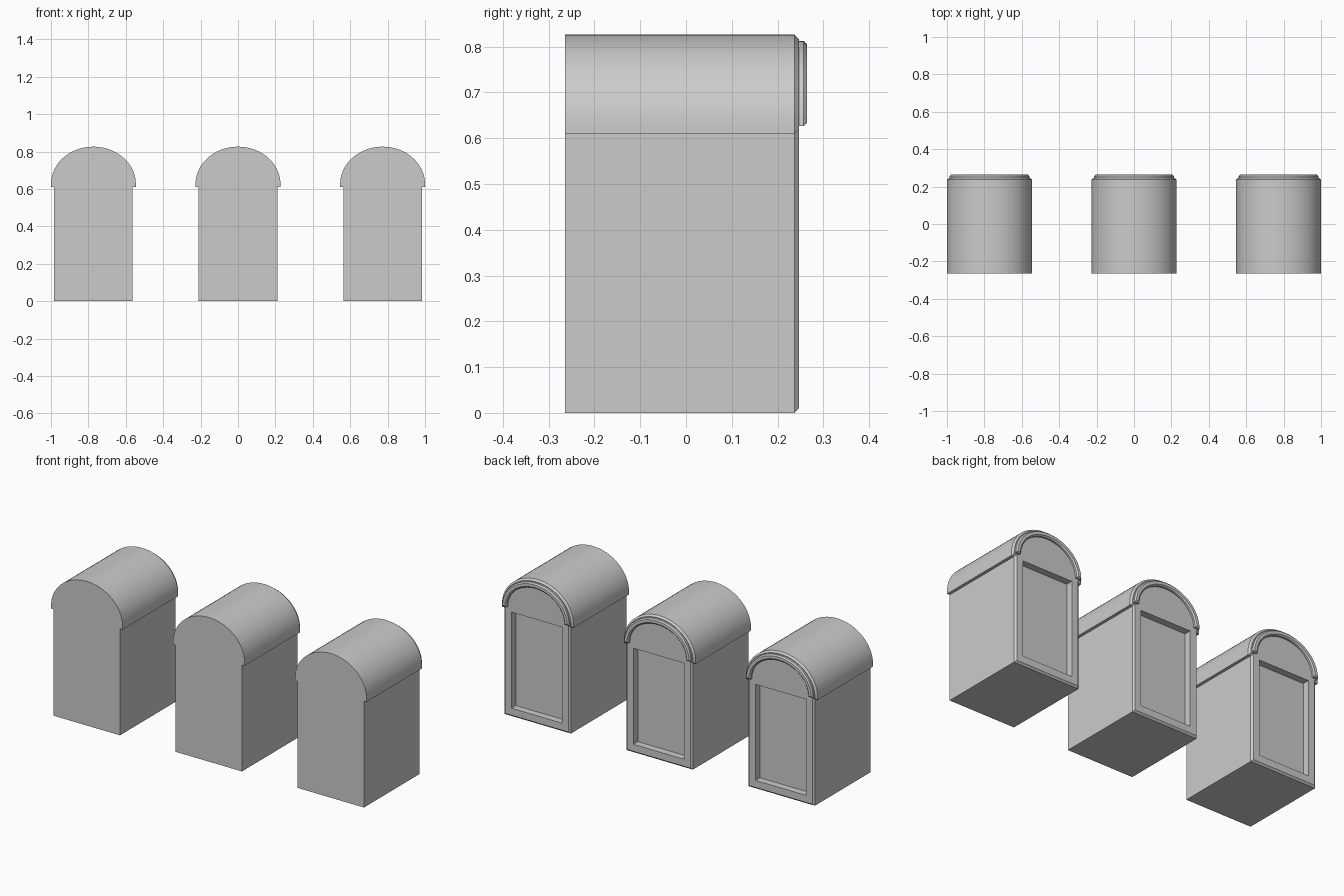
import bpy, bmesh, math
from mathutils import Vector

if "Cube" in bpy.data.objects:
    bpy.data.objects.remove(bpy.data.objects["Cube"])

stone = bpy.data.materials.new("grey_stone")
stone.use_nodes = True
GREY = (0.6, 0.6, 0.6, 1)
stone.diffuse_color = GREY
stone.node_tree.nodes["Principled BSDF"].inputs["Base Color"].default_value = GREY

FRONT, BACK, CHAMFER = -0.264, 0.247, 0.01
BODY_HALF, ROOF_HALF, EAVE, SPRING = 0.21, 0.227, 0.61, 0.626
SPACING = 0.773


def arch(half, rise, steps=32):
    """Half-ellipse points from +x over the top to -x."""
    return [(half * math.cos(math.pi * i / steps),
             SPRING + rise * math.sin(math.pi * i / steps)) for i in range(steps + 1)]


def prism(outline, y0, y1):
    """Extrude an x-z outline along y; returns the bmesh and its rear face."""
    bm = bmesh.new()
    face = bm.faces.new([bm.verts.new((x, y0, z)) for x, z in outline])
    new = bmesh.ops.extrude_face_region(bm, geom=[face], use_keep_orig=True)["geom"]
    bmesh.ops.translate(bm, vec=(0, y1 - y0, 0),
                        verts=[v for v in new if isinstance(v, bmesh.types.BMVert)])
    bmesh.ops.recalc_face_normals(bm, faces=bm.faces)
    bm.normal_update()
    return bm, max(bm.faces, key=lambda f: f.calc_center_median().y)


def finish(bm, name):
    mesh = bpy.data.meshes.new(name)
    bm.to_mesh(mesh)
    bm.free()
    mesh.materials.append(stone)
    mesh.shade_smooth()
    mesh.set_sharp_from_angle(angle=math.radians(30))
    return mesh


def make_vault():
    # walls and overhanging barrel roof as one shell
    outline = ([(-BODY_HALF, 0), (BODY_HALF, 0), (BODY_HALF, EAVE), (ROOF_HALF, EAVE)]
               + arch(ROOF_HALF, 0.2) + [(-ROOF_HALF, EAVE), (-BODY_HALF, EAVE)])
    bm, rear = prism(outline, FRONT, BACK - CHAMFER)
    # chamfered rear rim
    bmesh.ops.inset_region(bm, faces=[rear], thickness=CHAMFER, depth=CHAMFER,
                           use_even_offset=True)
    # cut the doorway outline into the rear face
    for co, no in (((0.16, 0, 0), (1, 0, 0)), ((-0.16, 0, 0), (1, 0, 0)),
                   ((0, 0, 0.05), (0, 0, 1)), ((0, 0, 0.6), (0, 0, 1))):
        faces = [f for f in bm.faces if f.calc_center_median().y > BACK - 0.001]
        geom = set(faces)
        for f in faces:
            geom.update(f.verts, f.edges)
        bmesh.ops.bisect_plane(bm, geom=list(geom), plane_co=co, plane_no=no)
    # push the doorway panel inward
    middle = Vector((0, BACK, 0.325))
    door = min(bm.faces, key=lambda f: (f.calc_center_median() - middle).length)
    new = bmesh.ops.extrude_face_region(bm, geom=[door])["geom"]
    bmesh.ops.translate(bm, vec=(0, -0.04, 0),
                        verts=[v for v in new if isinstance(v, bmesh.types.BMVert)])
    if door.is_valid:
        bmesh.ops.delete(bm, geom=[door], context='FACES_ONLY')
    return finish(bm, "vault")


def make_moulding():
    # raised arch band with softened rear edges
    bm, rear = prism(arch(0.213, 0.186) + arch(0.183, 0.156)[::-1], BACK - 0.005, 0.257)
    bmesh.ops.inset_region(bm, faces=[rear], thickness=0.007, depth=0.007,
                           use_even_offset=True)
    return finish(bm, "arch_moulding")


parts = {"vault": make_vault(), "arch_moulding": make_moulding()}
for side, x in (("right", -SPACING), ("middle", 0), ("left", SPACING)):
    for part, mesh in parts.items():
        obj = bpy.data.objects.new(f"{side}_{part}", mesh)
        obj.location.x = x
        bpy.context.collection.objects.link(obj)
